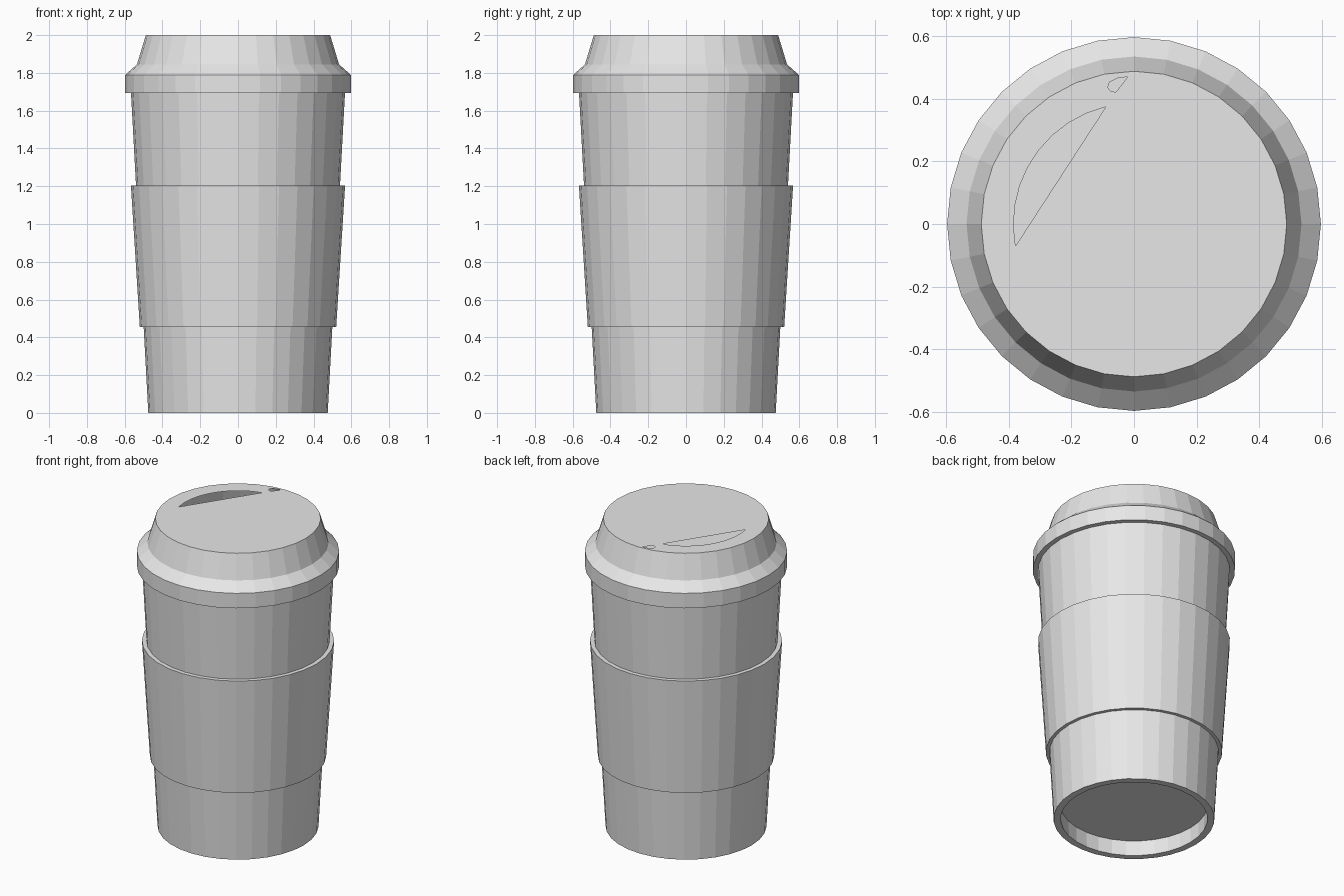
import bpy, bmesh
from math import sin, cos, pi, radians

SIDES = 32

cube = bpy.data.objects.get("Cube")
if cube:
    bpy.data.objects.remove(cube, do_unlink=True)

grey = bpy.data.materials.new("light_grey")
grey.use_nodes = True
grey.diffuse_color = (0.8, 0.8, 0.8, 1)
grey.node_tree.nodes["Principled BSDF"].inputs["Base Color"].default_value = (0.8, 0.8, 0.8, 1)


def ring(bm, r, z):
    return [bm.verts.new((r * cos(2 * pi * i / SIDES), r * sin(2 * pi * i / SIDES), z))
            for i in range(SIDES)]


def lathe(bm, profile, closed=False):
    """Join one ring of vertices per profile point with flat quads."""
    rings = [ring(bm, r, z) for r, z in profile]
    pairs = list(zip(rings, rings[1:]))
    if closed:
        pairs.append((rings[-1], rings[0]))
    for a, b in pairs:
        for i in range(SIDES):
            j = (i + 1) % SIDES
            bm.faces.new((a[i], a[j], b[j], b[i]))
    return rings


def finish(bm, name):
    bmesh.ops.recalc_face_normals(bm, faces=bm.faces[:])
    mesh = bpy.data.meshes.new(name)
    bm.to_mesh(mesh)
    bm.free()
    mesh.materials.append(grey)
    bpy.context.collection.objects.link(bpy.data.objects.new(name, mesh))


def loop_edges(bm, verts):
    edges = []
    for a, b in zip(verts, verts[1:] + verts[:1]):
        edges.append(bm.edges.get((a, b)) or bm.edges.new((a, b)))
    return edges


# Tapered cup with a recessed base
bm = bmesh.new()
rings = lathe(bm, [(0.435, 0.1), (0.433, 0), (0.475, 0), (0.568, 1.72)])
bm.faces.new(rings[0])
bm.faces.new(rings[-1])
finish(bm, "cup")

# Sleeve around the middle
bm = bmesh.new()
lathe(bm, [(0.49, 0.455), (0.52, 0.455), (0.567, 1.205), (0.535, 1.205)], closed=True)
finish(bm, "sleeve")

# Hollow lid with a crescent drinking opening and a small vent
bm = bmesh.new()
rings = lathe(bm, [(0.555, 1.693), (0.597, 1.693), (0.597, 1.79), (0.535, 1.845), (0.488, 2)])
crescent = [(0.385 * cos(radians(a)), 0.385 * sin(radians(a)))
            for a in [103.5 + 87 * i / 9 for i in range(10)]]
vent = [(-0.02, 0.47), (-0.052, 0.466), (-0.078, 0.453), (-0.084, 0.437),
        (-0.076, 0.426), (-0.058, 0.421)]
edges = loop_edges(bm, rings[-1])
for outline in (crescent, vent):
    edges += loop_edges(bm, [bm.verts.new((x, y, 2)) for x, y in outline])
bmesh.ops.triangle_fill(bm, edges=edges, use_beauty=True, normal=(0, 0, 1))
finish(bm, "lid")
